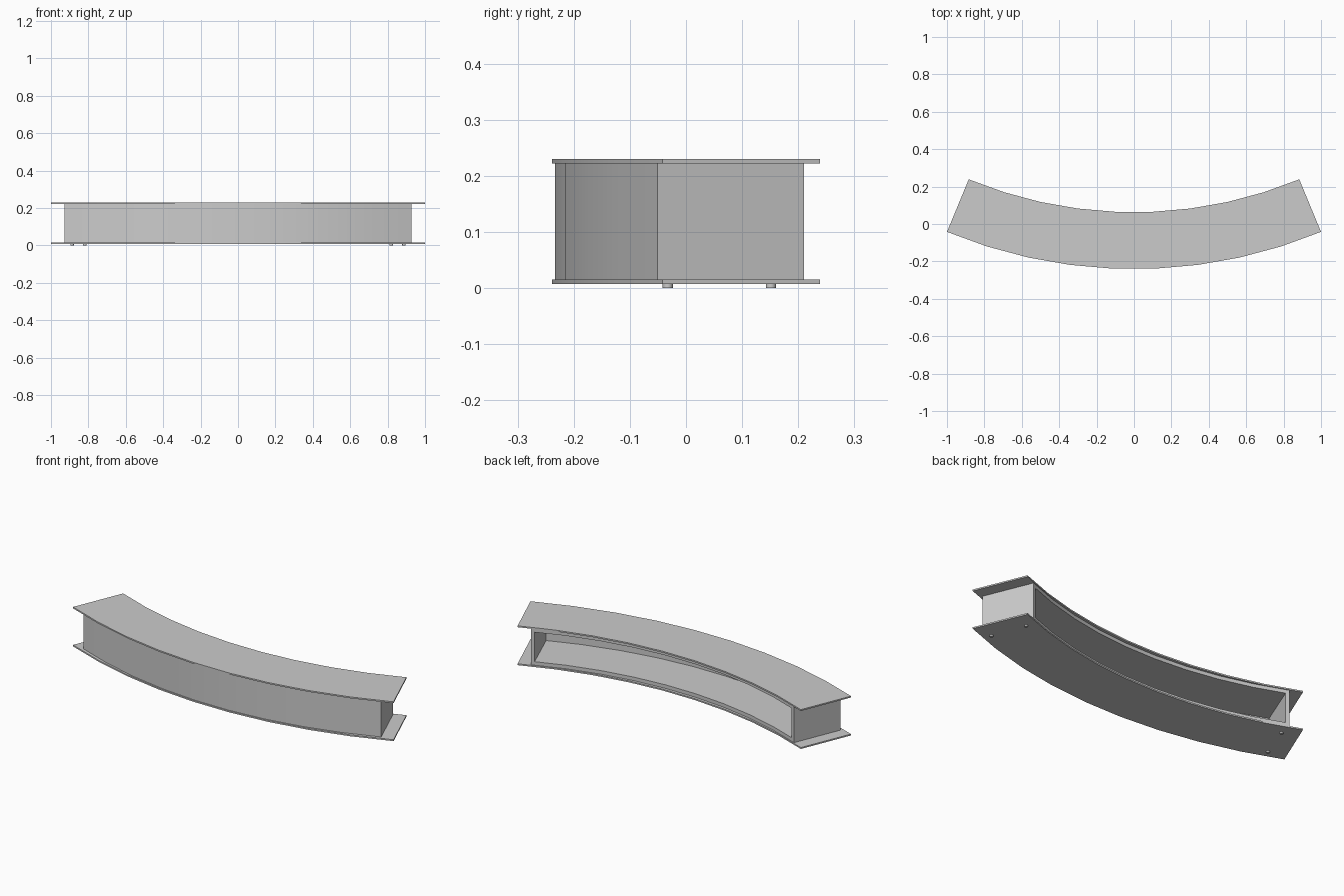
import bpy, bmesh
from math import sin, cos, radians
from mathutils import Vector

if "Cube" in bpy.data.objects:
    bpy.data.objects.remove(bpy.data.objects["Cube"])

HALF = radians(22.5)      # half of the swept angle
SEGS = 9
R_OUT, R_IN, CY = 2.613, 2.309, 2.372   # plate arc
K, SHIFT = 0.929, -0.0115               # body is a smaller copy of the plate outline


def arc_point(r, a, cy, z):
    return (r * sin(a), cy - r * cos(a), z)


def sector(r_out, r_in, cy, z0, z1):
    """Curved bar: rectangle swept along the arc. Returns bmesh and inner faces."""
    bm = bmesh.new()
    rings = []
    for i in range(SEGS + 1):
        a = -HALF + 2 * HALF * i / SEGS
        rings.append([bm.verts.new(arc_point(r, a, cy, z))
                      for r, z in ((r_out, z0), (r_in, z0), (r_in, z1), (r_out, z1))])
    inner = []
    for p, q in zip(rings, rings[1:]):
        for j in range(4):
            k = (j + 1) % 4
            f = bm.faces.new((p[j], p[k], q[k], q[j]))
            if j == 1:
                inner.append(f)
    bm.faces.new(rings[0])
    bm.faces.new(rings[-1])
    bmesh.ops.recalc_face_normals(bm, faces=bm.faces)
    return bm, inner


def finish(bm, name):
    me = bpy.data.meshes.new(name)
    bm.to_mesh(me)
    bm.free()
    ob = bpy.data.objects.new(name, me)
    bpy.context.collection.objects.link(ob)
    bpy.ops.object.select_all(action='DESELECT')
    ob.select_set(True)
    bpy.context.view_layer.objects.active = ob
    bpy.ops.object.shade_smooth_by_angle(angle=radians(30))
    return ob


# Top and bottom plates
for name, z in (("bottom_plate", 0.008), ("top_plate", 0.222)):
    bm, _ = sector(R_OUT, R_IN, CY, z, z + 0.008)
    finish(bm, name)

# Body, hollowed from the concave back side
body_cy = CY * K + SHIFT
bm, inner = sector(R_OUT * K, R_IN * K, body_cy, 0.016, 0.222)
bmesh.ops.inset_region(bm, faces=inner, thickness=0.02, use_even_offset=True)
bmesh.ops.inset_region(bm, faces=inner, thickness=0.0)
depth = (R_OUT - R_IN) * K - 0.02
for v in {v for f in inner for v in f.verts}:
    d = Vector((v.co.x, v.co.y - body_cy, 0)).normalized()
    v.co += d * depth
bmesh.ops.recalc_face_normals(bm, faces=bm.faces)
finish(bm, "counter_body")

# Feet near the plate corners
for side, s in (("left", -1), ("right", 1)):
    for where, r in (("front", R_OUT - 0.05), ("back", R_IN + 0.058)):
        bm = bmesh.new()
        bmesh.ops.create_cone(bm, cap_ends=True, segments=16,
                              radius1=0.009, radius2=0.009, depth=0.008)
        bmesh.ops.translate(bm, verts=bm.verts,
                            vec=arc_point(r, s * radians(20.25), CY, 0.004))
        finish(bm, f"foot_{where}_{side}")
